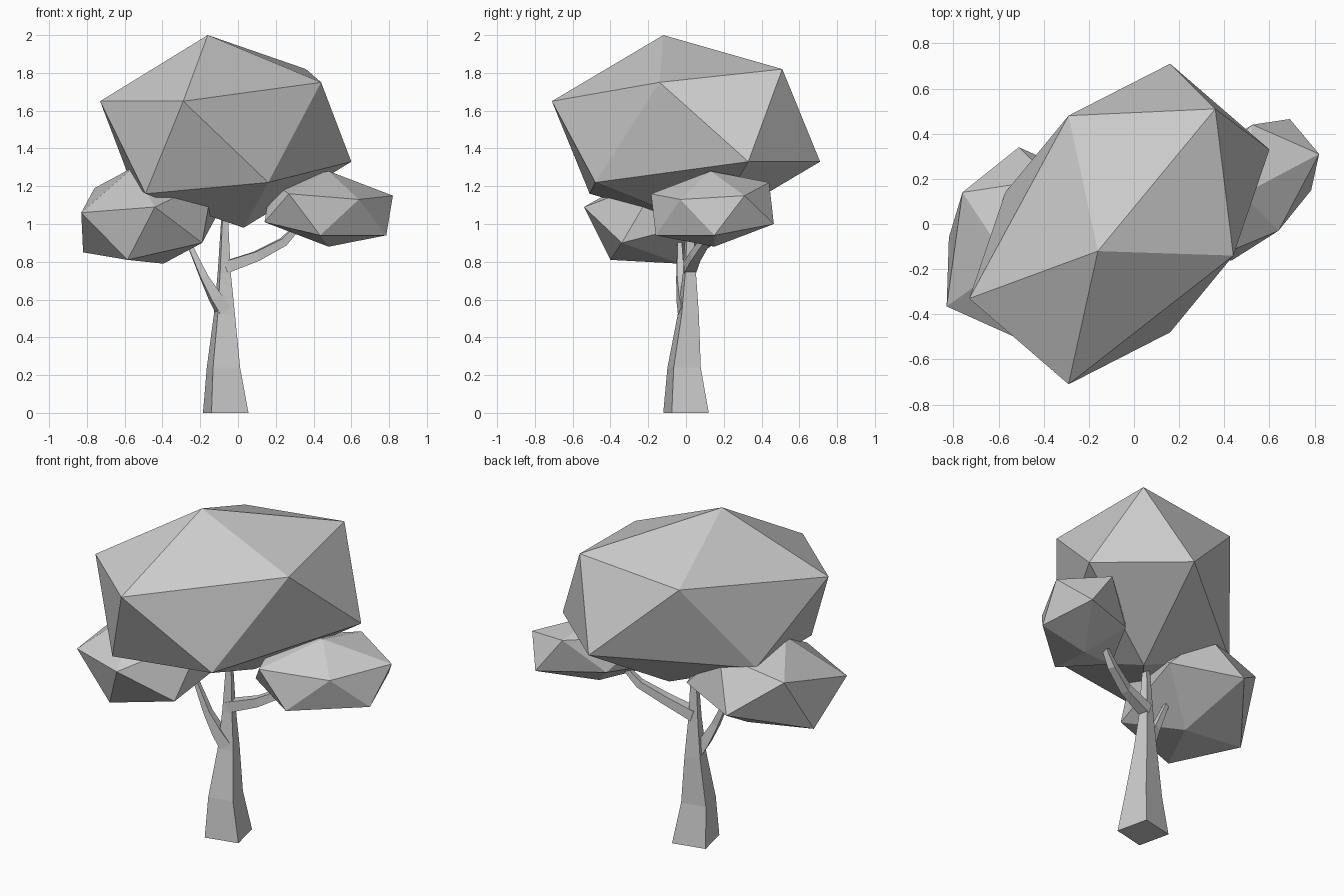
import bpy, bmesh, math
from mathutils import Vector

if "Cube" in bpy.data.objects:
    bpy.data.objects.remove(bpy.data.objects["Cube"])


def finish(name, bm):
    bmesh.ops.recalc_face_normals(bm, faces=bm.faces)
    mesh = bpy.data.meshes.new(name)
    bm.to_mesh(mesh)
    bm.free()
    obj = bpy.data.objects.new(name, mesh)
    bpy.context.collection.objects.link(obj)


def foliage(name, center, half):
    """Stretched icosahedron: six corners plus their mirror images through the centre."""
    c = Vector(center)
    bm = bmesh.new()
    for p in half:
        v = Vector(p)
        bm.verts.new(v)
        bm.verts.new(2 * c - v)
    bmesh.ops.convex_hull(bm, input=bm.verts)
    finish(name, bm)


def limb(name, path, phase, upright=False):
    """Four-sided tapering limb; path entries are (x, y, z, radius)."""
    pts = [Vector(p[:3]) for p in path]
    bm = bmesh.new()
    rings = []
    for i, p in enumerate(pts):
        d = pts[min(i + 1, len(pts) - 1)] - pts[max(i - 1, 0)]
        q = (Vector((0, 0, 1)) if upright else d).to_track_quat('Z', 'Y')
        ring = []
        for k in range(4):
            a = math.radians(phase + 90 * k)
            offset = Vector((math.cos(a), math.sin(a), 0)) * path[i][3]
            ring.append(bm.verts.new(p + (offset if upright else q @ offset)))
        rings.append(ring)
    for lo, hi in zip(rings, rings[1:]):
        for k in range(4):
            n = (k + 1) % 4
            bm.faces.new((lo[k], lo[n], hi[n], hi[k]))
    bm.faces.new(rings[0][::-1])
    bm.faces.new(rings[-1])
    finish(name, bm)


# Leaf masses
foliage("main_canopy", (-0.065, 0, 1.49), [
    (-0.16, -0.12, 2.0), (-0.73, -0.33, 1.65), (-0.29, -0.71, 1.65),
    (0.44, -0.14, 1.75), (0.36, 0.51, 1.82), (-0.29, 0.48, 1.76)])
foliage("left_foliage", (-0.475, -0.10, 1.045), [
    (-0.44, -0.54, 1.09), (-0.83, -0.365, 1.06), (-0.82, -0.06, 0.85),
    (-0.76, 0.14, 1.19), (-0.585, -0.40, 0.81), (-0.395, -0.03, 0.79)])
foliage("right_foliage", (0.48, 0.14, 1.08), [
    (0.48, 0.13, 1.28), (0.82, 0.31, 1.15), (0.785, 0.15, 0.94),
    (0.64, -0.03, 1.13), (0.435, -0.16, 0.94), (0.69, 0.465, 1.0)])

# Trunk and the two side branches
limb("trunk", [
    (-0.065, 0, 0, 0.142), (-0.077, -0.01, 0.24, 0.104), (-0.072, 0.012, 0.52, 0.066),
    (-0.073, 0.018, 0.74, 0.041), (-0.07, 0.02, 1.12, 0.015)], -32, upright=True)
limb("left_branch", [
    (-0.075, 0.0, 0.54, 0.05), (-0.12, -0.015, 0.61, 0.042),
    (-0.18, -0.03, 0.72, 0.028), (-0.27, -0.035, 0.92, 0.015)], 45)
limb("right_branch", [
    (-0.07, 0.02, 0.77, 0.045), (0.10, 0.05, 0.83, 0.036),
    (0.24, 0.10, 0.905, 0.03), (0.33, 0.13, 1.0, 0.018)], 45)
